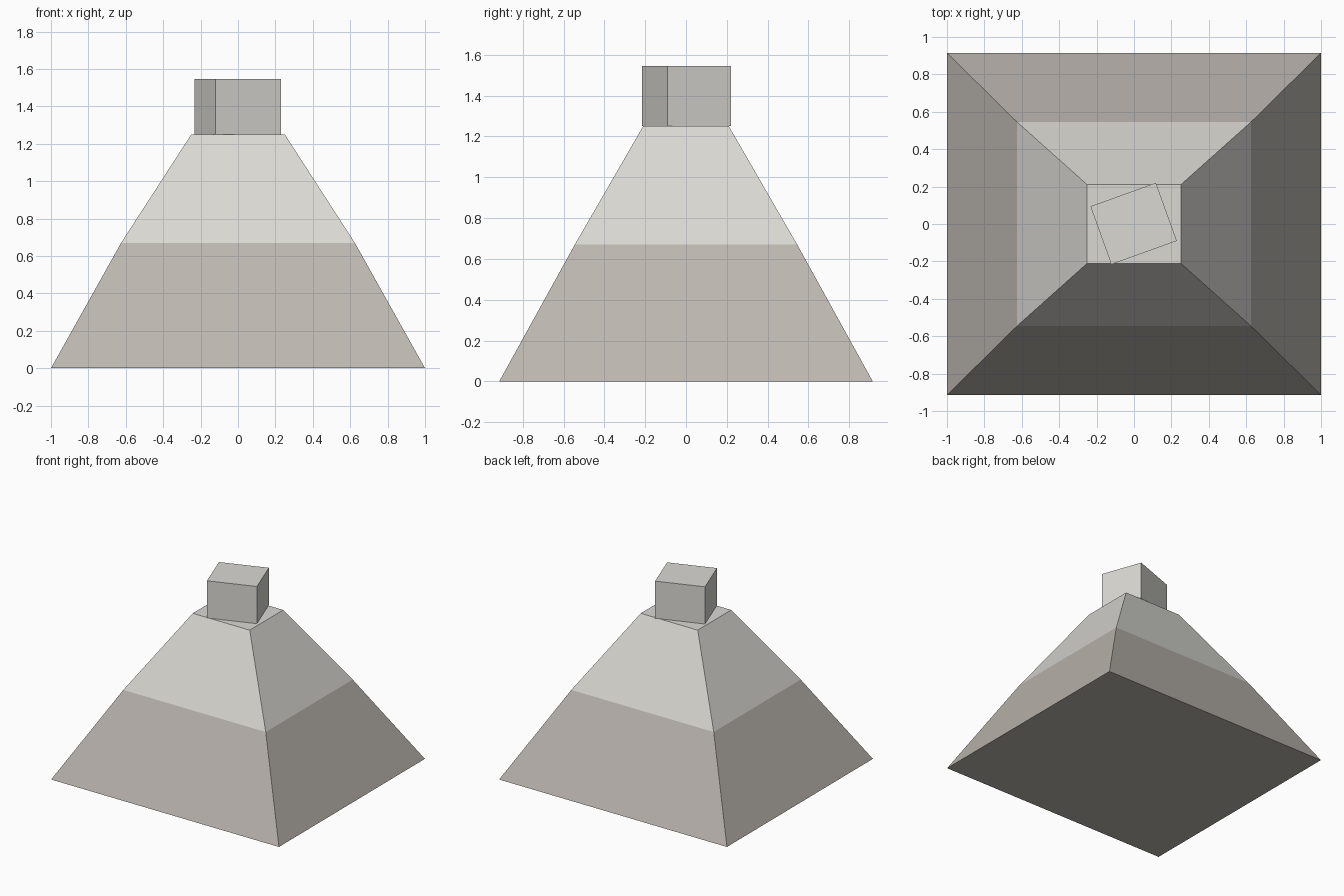
import bpy, bmesh, math

if "Cube" in bpy.data.objects:
    bpy.data.objects.remove(bpy.data.objects["Cube"], do_unlink=True)


def material(name, rgb):
    m = bpy.data.materials.new(name)
    m.use_nodes = True
    m.diffuse_color = (*rgb, 1)
    m.node_tree.nodes["Principled BSDF"].inputs["Base Color"].default_value = (*rgb, 1)
    return m


pale = material("pale stone", (0.70, 0.69, 0.65))
warm = material("warm stone", (0.50, 0.465, 0.425))


def tapered_stack(name, levels, mats):
    """Stack of rectangular rings (half x, half y, z), capped at both ends."""
    bm = bmesh.new()
    rings = [[bm.verts.new((sx * hx, sy * hy, z))
              for sx, sy in ((-1, -1), (1, -1), (1, 1), (-1, 1))]
             for hx, hy, z in levels]
    bm.faces.new(rings[0][::-1])
    bm.faces.new(rings[-1]).material_index = len(mats) - 1
    for level, (low, high) in enumerate(zip(rings, rings[1:])):
        for i in range(4):
            j = (i + 1) % 4
            f = bm.faces.new((low[i], low[j], high[j], high[i]))
            f.material_index = min(level, len(mats) - 1)
    mesh = bpy.data.meshes.new(name)
    bm.to_mesh(mesh)
    bm.free()
    for m in mats:
        mesh.materials.append(m)
    obj = bpy.data.objects.new(name, mesh)
    bpy.context.collection.objects.link(obj)
    return obj


# Sloping body: warm lower band, pale upper band with a flat top
tapered_stack("sloped_body",
              [(1, 0.915, 0), (0.625, 0.545, 0.67), (0.25, 0.21, 1.25)],
              [warm, pale])

# Twisted block resting on the flat top
block = tapered_stack("top_block", [(0.186, 0.165, 1.25), (0.186, 0.165, 1.545)], [pale])
block.location = (-0.002, 0.002, 0)
block.rotation_euler.z = math.radians(19.8)
